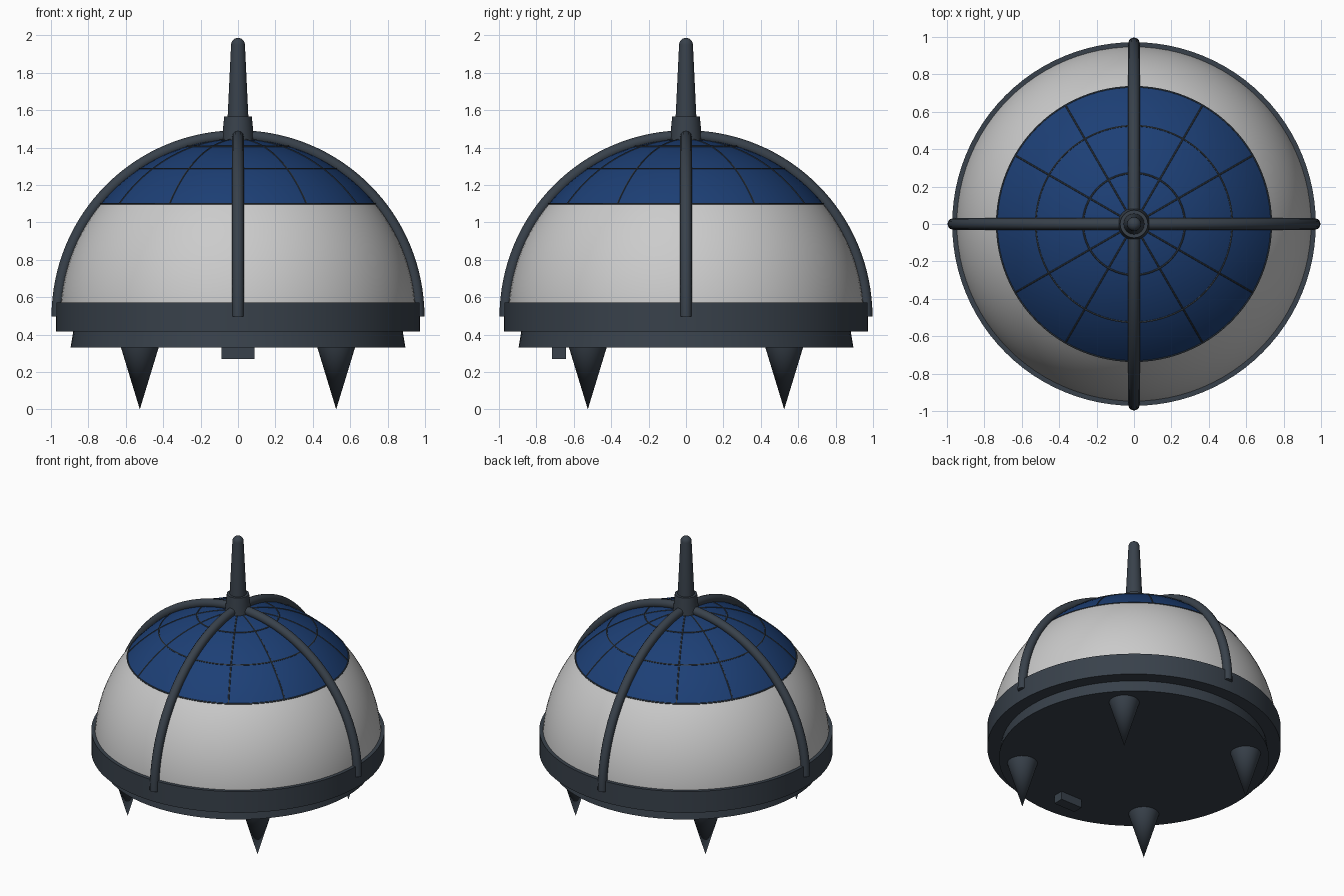
import bpy, math

if "Cube" in bpy.data.objects:
    bpy.data.objects.remove(bpy.data.objects["Cube"])

CZ, R = 0.495, 0.95          # dome centre height and radius


def material(name, rgb):
    m = bpy.data.materials.new(name)
    m.diffuse_color = (*rgb, 1)
    m.use_nodes = True
    m.node_tree.nodes["Principled BSDF"].inputs["Base Color"].default_value = m.diffuse_color
    return m


DARK = material("dark_slate", (0.04, 0.053, 0.07))
BLUE = material("deep_blue", (0.012, 0.05, 0.18))
PALE = material("pale_grey", (0.62, 0.65, 0.62))


def finish(ob, mat):
    ob.data.materials.append(mat)
    bpy.ops.object.select_all(action='DESELECT')
    ob.select_set(True)
    bpy.context.view_layer.objects.active = ob
    bpy.ops.object.shade_smooth_by_angle(angle=math.radians(35))
    return ob


def lathe(name, profile, mat, n=96, loc=(0, 0, 0)):
    """Revolve (radius, z) points, listed bottom to top, around z."""
    verts, rings, faces = [], [], []
    for r, z in profile:
        start = len(verts)
        if r < 1e-5:
            verts.append((0, 0, z))
            rings.append([start] * n)
        else:
            verts += [(r * math.cos(math.tau * i / n), r * math.sin(math.tau * i / n), z)
                      for i in range(n)]
            rings.append(list(range(start, start + n)))
    for a, b in zip(rings, rings[1:]):
        for i in range(n):
            j = (i + 1) % n
            faces.append(list(dict.fromkeys((a[i], a[j], b[j], b[i]))))
    me = bpy.data.meshes.new(name)
    me.from_pydata(verts, [], faces)
    ob = bpy.data.objects.new(name, me)
    bpy.context.collection.objects.link(ob)
    ob.location = loc
    return finish(ob, mat)


def tube(name, points, radius, mat, cyclic=False, sides=3):
    """Round tube along a path, converted to a mesh."""
    cu = bpy.data.curves.new(name, 'CURVE')
    cu.dimensions = '3D'
    cu.bevel_depth, cu.bevel_resolution, cu.use_fill_caps = radius, sides, True
    sp = cu.splines.new('POLY')
    sp.points.add(len(points) - 1)
    for p, co in zip(sp.points, points):
        p.co = (*co, 1)
    sp.use_cyclic_u = cyclic
    ob = bpy.data.objects.new(name, cu)
    bpy.context.collection.objects.link(ob)
    bpy.ops.object.select_all(action='DESELECT')
    ob.select_set(True)
    bpy.context.view_layer.objects.active = ob
    bpy.ops.object.convert(target='MESH')
    return finish(bpy.context.object, mat)


def arc(radius, a0, a1, turn, n):
    """Vertical arc about the dome centre, turned around z; angles are elevations."""
    pts = []
    for i in range(n + 1):
        a = a0 + (a1 - a0) * i / n
        h = radius * math.cos(a)
        pts.append((h * math.cos(turn), h * math.sin(turn), CZ + radius * math.sin(a)))
    return pts


def dome_profile(a0, a1, n):
    return [(p[0], p[2]) for p in arc(R, a0, a1, 0, n)]


# Dome: pale lower shell and blue cap
split = math.asin((1.10 - CZ) / R)
lathe("dome_shell", dome_profile(0, split, 16), PALE)
lathe("dome_cap", dome_profile(split, math.pi / 2, 20), BLUE)

# Base plate and rim band
lathe("base_plate", [(0, 0.33), (0.895, 0.33), (0.88, 0.42), (0, 0.42)], DARK)
lathe("rim_band", [(0, 0.415), (0.972, 0.415), (0.972, 0.57), (0.93, 0.57), (0, 0.57)], DARK)

# Panel seams on the cap
for k, r in enumerate((0.733, 0.525, 0.272)):
    z = CZ + math.sqrt(R * R - r * r)
    ring = [(r * math.cos(math.tau * i / 96), r * math.sin(math.tau * i / 96), z)
            for i in range(96)]
    tube(f"seam_ring_{k + 1}", ring, 0.005, DARK, True, 1)
for k in range(6):
    tube(f"seam_meridian_{k + 1}", arc(R - 0.001, split, math.pi - split, k * math.pi / 6, 40),
         0.005, DARK, False, 1)

# Two crossing outer ribs
for name, turn in (("rib_side_to_side", 0), ("rib_front_to_back", math.pi / 2)):
    tube(name, arc(0.966, 0, math.pi, turn, 64), 0.031, DARK, False, 4)

# Hub and rounded spire
lathe("spire_hub", [(0, 1.42), (0.088, 1.42), (0.074, 1.565), (0, 1.565)], DARK, 32)
tip = [(0.037 * math.cos(a), 1.95 + 0.036 * math.sin(a))
       for a in (math.pi / 2 * i / 6 for i in range(7))]
lathe("spire", [(0, 1.55), (0.056, 1.55)] + tip, DARK, 32)

# Four pointed feet
for x in (-0.525, 0.525):
    for y in (-0.525, 0.525):
        side = ("front" if y < 0 else "back") + ("_left" if x < 0 else "_right")
        lathe(f"foot_{side}", [(0, 0), (0.102, 0.335), (0, 0.335)], DARK, 32, (x, y, 0))

# Small block under the front
bpy.ops.mesh.primitive_cube_add(size=1, location=(0, -0.68, 0.305))
block = bpy.context.object
block.name = "front_latch"
block.scale = (0.174, 0.075, 0.07)
finish(block, DARK)
